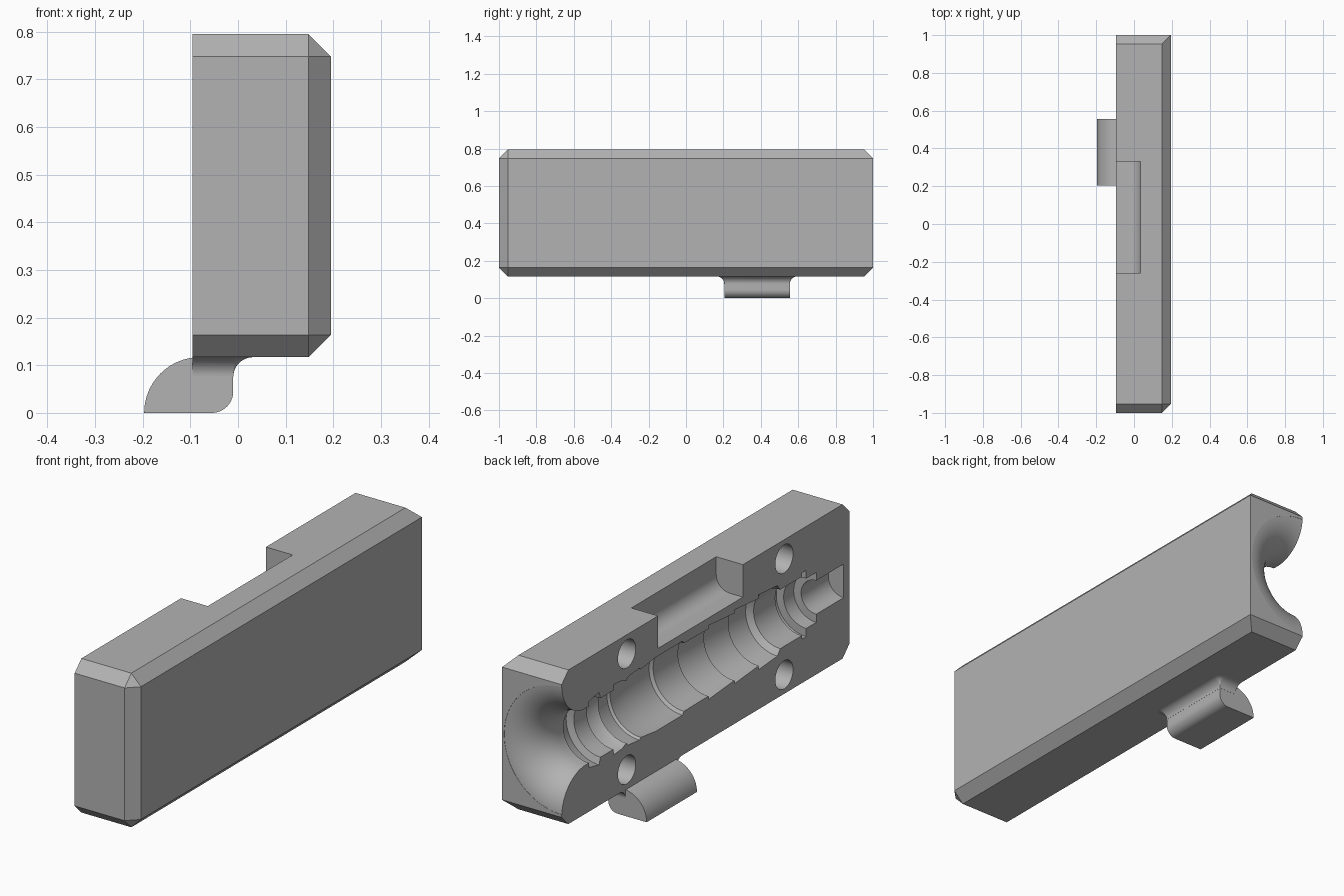
import bpy, bmesh
from math import sin, cos, pi, radians

if "Cube" in bpy.data.objects:
    bpy.data.objects.remove(bpy.data.objects["Cube"])

GREY = bpy.data.materials.new("mould_grey")
GREY.use_nodes = True
GREY.diffuse_color = (0.45, 0.45, 0.45, 1)
GREY.node_tree.nodes["Principled BSDF"].inputs["Base Color"].default_value = GREY.diffuse_color

FACE, BACK = -0.095, 0.195      # parting face and outer side, in x
LOW, TOP, AXIS = 0.117, 0.795, 0.456
C = 0.047                       # chamfer


def finish(name, bm):
    bmesh.ops.recalc_face_normals(bm, faces=bm.faces)
    mesh = bpy.data.meshes.new(name)
    bm.to_mesh(mesh)
    bm.free()
    mesh.materials.append(GREY)
    ob = bpy.data.objects.new(name, mesh)
    bpy.context.collection.objects.link(ob)
    return ob


def arc(cx, cy, r, a0, a1, n=12):
    steps = [radians(a0 + (a1 - a0) * i / n) for i in range(n + 1)]
    return [(cx + r * cos(a), cy + r * sin(a)) for a in steps]


def loft(name, rings):
    """Skin a list of equal closed rings and cap both ends."""
    bm = bmesh.new()
    rows = [[bm.verts.new(p) for p in ring] for ring in rings]
    n = len(rows[0])
    for a, b in zip(rows, rows[1:]):
        for i in range(n):
            j = (i + 1) % n
            bm.faces.new((a[i], a[j], b[j], b[i]))
    bm.faces.new(rows[0])
    bm.faces.new(rows[-1])
    return finish(name, bm)


def prism(name, profile, y0, y1):
    return loft(name, [[(x, y, z) for x, z in profile] for y in (y0, y1)])


def lathe_y(name, profile, n=64):
    """Revolve (y, radius) pairs about the cavity axis."""
    turn = [2 * pi * (i + 0.5) / n for i in range(n)]
    return loft(name, [[(FACE + r * cos(a), y, AXIS + r * sin(a)) for a in turn]
                       for y, r in profile])


def cut(target, cutter):
    cutter.hide_render = True
    mod = target.modifiers.new("cut", "BOOLEAN")
    mod.operation, mod.solver, mod.object = "DIFFERENCE", "EXACT", cutter
    bpy.context.view_layer.objects.active = target
    bpy.ops.object.modifier_apply(modifier=mod.name)
    bpy.data.objects.remove(cutter)


# Chamfered block: hull of its corners, one back vertical edge left square
bm = bmesh.new()
for outer, inner in ((TOP, TOP - C), (LOW, LOW + C)):
    for p in ((FACE, -1 + C, outer), (FACE, 1 - C, outer), (FACE, -1, inner),
              (FACE, 1, inner), (BACK - C, -1 + C, outer), (BACK - C, 1 - C, outer),
              (BACK - C, -1, inner), (BACK, -1 + C, inner), (BACK, 1, inner)):
        bm.verts.new(p)
bmesh.ops.convex_hull(bm, input=bm.verts)
bmesh.ops.dissolve_limit(bm, angle_limit=0.01, verts=bm.verts, edges=bm.edges)
block = finish("mould_block", bm)

# Stepped round cavity opening into a flared mouth
mouth = arc(0.8345, 0.29, 0.165, 1, -90, 20)
steps = [(0.81, 0.125), (0.81, 0.145), (0.74, 0.16), (0.73, 0.13), (0.64, 0.13),
         (0.64, 0.155), (0.58, 0.15), (0.55, 0.137), (0.54, 0.15), (0.46, 0.158),
         (0.45, 0.15), (0.345, 0.163), (0.16, 0.163), (0.15, 0.15), (-0.02, 0.148),
         (-0.02, 0.163), (-0.2, 0.148), (-0.2, 0.163), (-0.37, 0.148), (-0.37, 0.165),
         (-0.5, 0.155), (-0.52, 0.13), (-0.67, 0.13), (-0.67, 0.146), (-0.7, 0.146),
         (-0.7, 0.11), (-0.77, 0.11), (-0.77, 0.074), (-0.96, 0.074)]
cut(block, lathe_y("cavity_cutter", [(1.05, mouth[0][1])] + mouth[1:] + steps))

# Notch in the top edge of the parting face
notch = [(FACE - 0.1, TOP + 0.1), (FACE - 0.1, 0.652)]
notch += arc(-0.03, 0.717, 0.065, -90, 0) + [(0.035, TOP + 0.1)]
cut(block, prism("notch_cutter", notch, -0.26, 0.33))

# Four dowel holes
for y in (-0.547, 0.547):
    for z in (AXIS - 0.255, AXIS + 0.255):
        circle = arc(y, z, 0.062, 0, 348.75, 31)
        cut(block, loft("dowel_cutter", [[(x, a, b) for a, b in circle]
                                         for x in (FACE - 0.1, FACE + 0.13)]))

# Hooked tongue below the block
Y0, Y1, EDGE = 0.205, 0.555, -0.01
hook = arc(-0.08, 0, LOW, 180, 90, 16)
hook += [(EDGE, LOW)] + arc(EDGE - 0.045, 0.045, 0.045, 0, -90)
tongue = prism("locking_tongue", hook, Y0, Y1)

# Concave fillet where the tongue meets the block
rings = []
for f, z in arc(0.042, LOW - 0.042, 0.042, 178, 90, 10):
    f = max(f, 0.0005)
    outline = [(FACE, Y0 - f)] + arc(EDGE, Y0, f, -90, 0, 8)
    outline += arc(EDGE, Y1, f, 0, 90, 8) + [(FACE, Y1 + f)]
    rings.append([(x, y, z) for x, y in outline])
fillet = loft("tongue_fillet", rings)

# Smooth curved walls, sharp steps
for ob in (block, tongue, fillet):
    bpy.ops.object.select_all(action="DESELECT")
    ob.select_set(True)
    bpy.context.view_layer.objects.active = ob
    bpy.ops.object.shade_smooth_by_angle(angle=radians(25))
